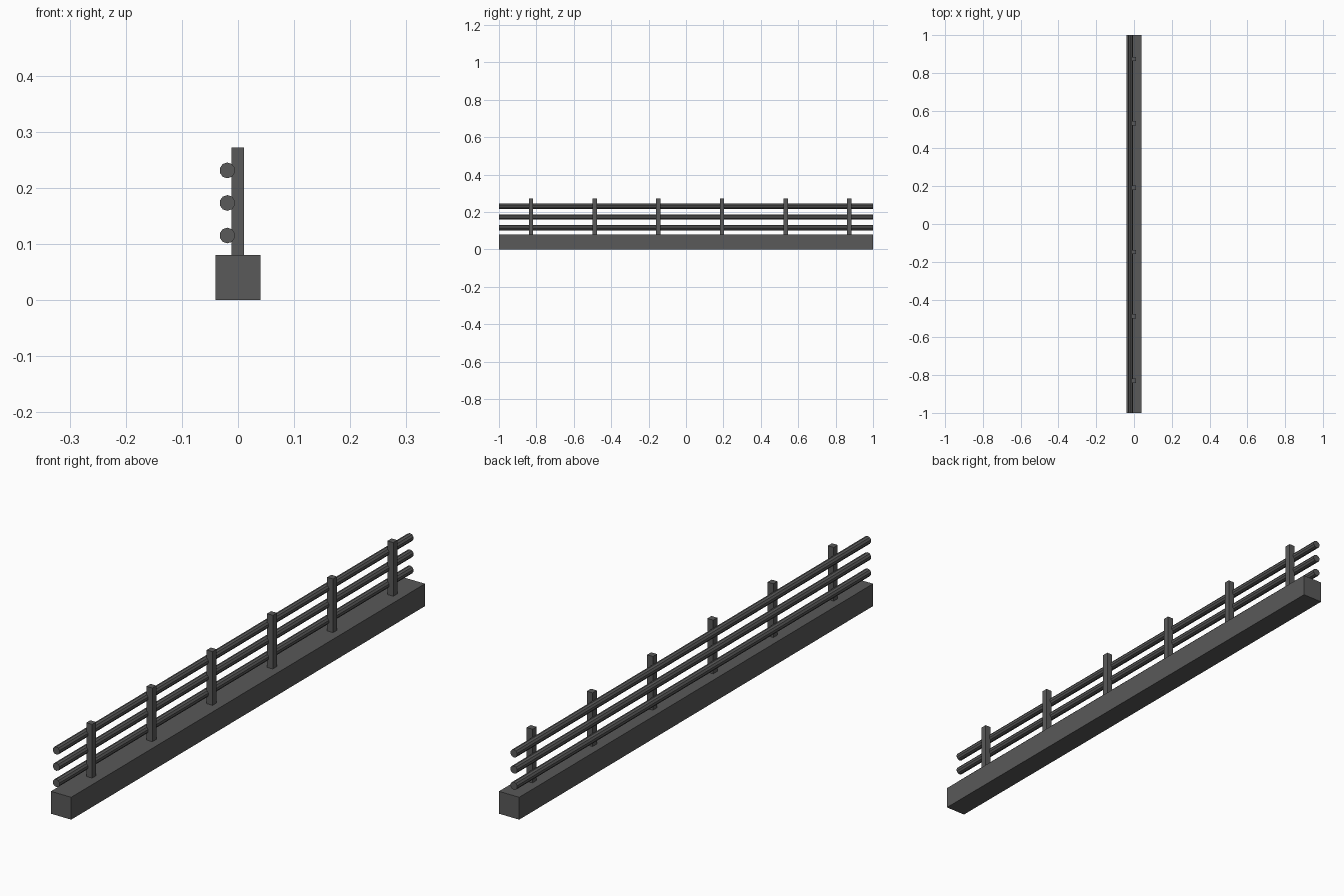
import bpy, math

if "Cube" in bpy.data.objects:
    bpy.data.objects.remove(bpy.data.objects["Cube"])

mat = bpy.data.materials.new("dark grey")
mat.diffuse_color = (0.1, 0.1, 0.1, 1)
mat.use_nodes = True
mat.node_tree.nodes["Principled BSDF"].inputs["Base Color"].default_value = mat.diffuse_color


def finish(name):
    ob = bpy.context.object
    ob.name = name
    ob.data.materials.append(mat)
    return ob


def box(name, x0, x1, y0, y1, z0, z1):
    bpy.ops.mesh.primitive_cube_add(
        size=1, location=((x0 + x1) / 2, (y0 + y1) / 2, (z0 + z1) / 2))
    bpy.context.object.scale = (x1 - x0, y1 - y0, z1 - z0)
    bpy.ops.object.transform_apply(location=False, rotation=False, scale=True)
    return finish(name)


# Kerb the railing stands on
box("base_kerb", -0.04, 0.04, -1, 1, 0, 0.08)

# Upright posts
for i in range(6):
    y = -0.829 + i * 0.3405
    box(f"post_{i + 1}", -0.012, 0.011, y - 0.0115, y + 0.0115, 0.08, 0.272)

# Long round rails behind the posts
for i, z in enumerate((0.115, 0.173, 0.231)):
    bpy.ops.mesh.primitive_cylinder_add(
        vertices=10, radius=0.014, depth=2, location=(-0.019, 0, z),
        rotation=(math.pi / 2, 0, math.pi / 2 - math.pi / 2))
    finish(f"rail_{i + 1}")
